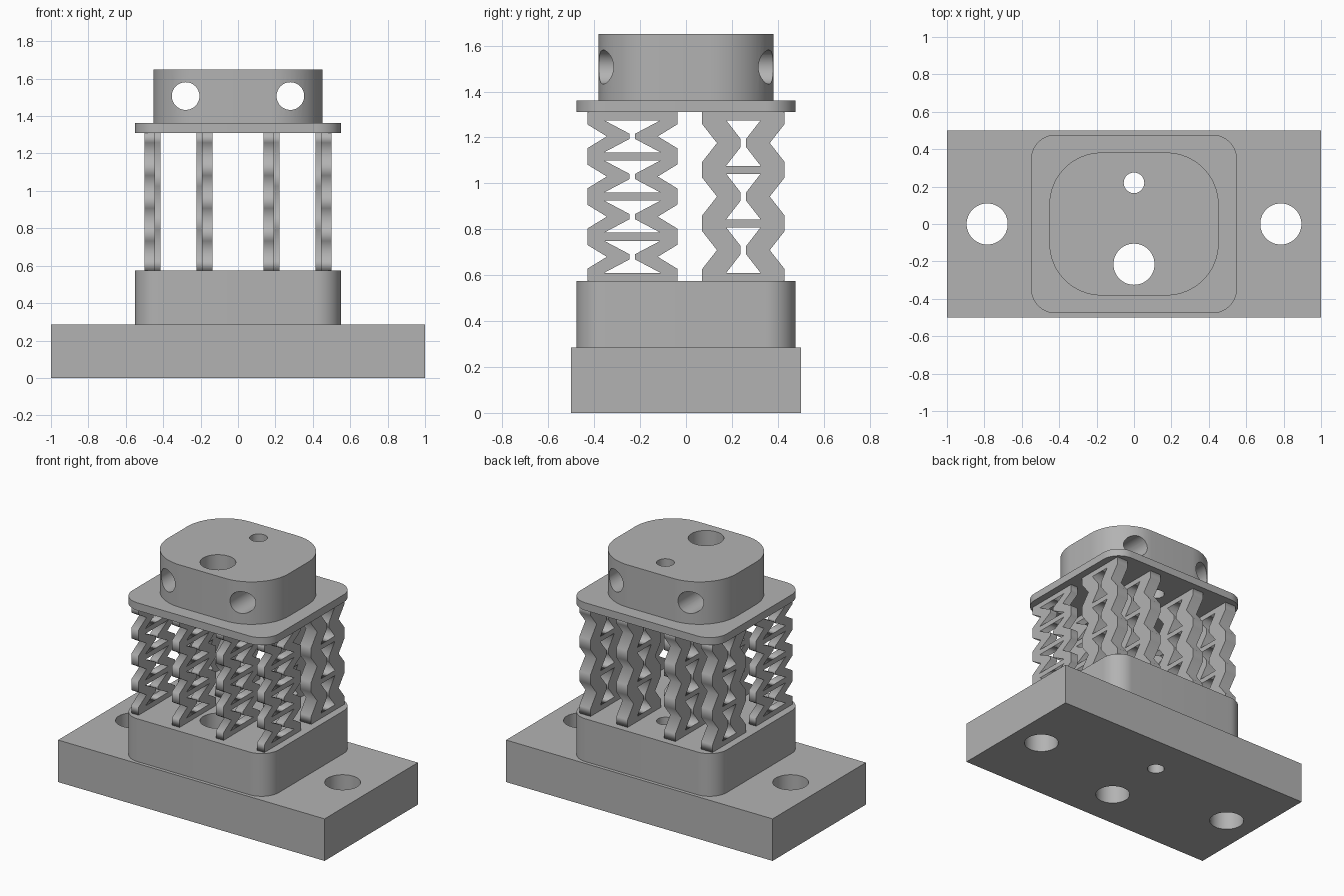
import bpy, bmesh, math
from mathutils import Matrix, Vector

cube = bpy.data.objects.get("Cube")
if cube:
    bpy.data.objects.remove(cube)

grey = bpy.data.materials.new("plain grey")
grey.use_nodes = True
colour = (0.45, 0.45, 0.45, 1)
grey.diffuse_color = colour
grey.node_tree.nodes["Principled BSDF"].inputs["Base Color"].default_value = colour

# Local profile axes mapped to the world: flat plan, or side profile thick along x
PLAN = Matrix.Identity(4)
SIDE = Matrix(((0, 0, 1, 0), (1, 0, 0, 0), (0, 1, 0, 0), (0, 0, 0, 1)))


def circle(x, y, r, n=48):
    return [(x + r * math.cos(math.tau * i / n), y + r * math.sin(math.tau * i / n))
            for i in range(n)]


def rounded_rect(hx, hy, r, n=16):
    pts = []
    for q, (sx, sy) in enumerate([(1, 1), (-1, 1), (-1, -1), (1, -1)]):
        for i in range(n + 1):
            a = math.pi / 2 * (q + i / n)
            pts.append((sx * (hx - r) + r * math.cos(a), sy * (hy - r) + r * math.sin(a)))
    return pts


def prism(name, loops, low, high, axes=PLAN):
    """Extrude an outline with holes between two levels along its normal."""
    curve = bpy.data.curves.new(name, "CURVE")
    curve.dimensions = "2D"
    curve.fill_mode = "BOTH"
    curve.extrude = (high - low) / 2
    for loop in loops:
        spline = curve.splines.new("POLY")
        spline.points.add(len(loop) - 1)
        for point, (x, y) in zip(spline.points, loop):
            point.co = (x, y, 0, 1)
        spline.use_cyclic_u = True
    temp = bpy.data.objects.new(name + " outline", curve)
    bpy.context.collection.objects.link(temp)
    graph = bpy.context.evaluated_depsgraph_get()
    mesh = bpy.data.meshes.new_from_object(temp.evaluated_get(graph))
    bpy.data.objects.remove(temp)
    bpy.data.curves.remove(curve)

    bm = bmesh.new()
    bm.from_mesh(mesh)
    bmesh.ops.remove_doubles(bm, verts=bm.verts, dist=1e-5)
    bmesh.ops.transform(bm, verts=bm.verts,
                        matrix=axes @ Matrix.Translation((0, 0, (low + high) / 2)))
    bmesh.ops.recalc_face_normals(bm, faces=bm.faces)
    bm.to_mesh(mesh)
    bm.free()
    mesh.materials.clear()
    mesh.materials.append(grey)
    obj = bpy.data.objects.new(name, mesh)
    bpy.context.collection.objects.link(obj)
    return obj


def smooth(obj):
    bpy.ops.object.select_all(action="DESELECT")
    obj.select_set(True)
    bpy.context.view_layer.objects.active = obj
    bpy.ops.object.shade_smooth_by_angle(angle=math.radians(30))


# Vertical bores running through the whole stack
bores = [circle(0, -0.215, 0.11), circle(0, 0.22, 0.055)]
bolt_holes = [circle(s * 0.785, 0, 0.11) for s in (-1, 1)]
plate = [(-1, -0.5), (1, -0.5), (1, 0.5), (-1, 0.5)]
pad = rounded_rect(0.55, 0.477, 0.13)

base = prism("base_plate", [plate] + bores + bolt_holes, 0, 0.285)
block = prism("lower_block", [pad] + bores, 0.285, 0.575)
flange = prism("upper_flange", [pad] + bores, 1.31, 1.362)
head = prism("head_block", [rounded_rect(0.453, 0.382, 0.28)] + bores, 1.362, 1.65)

# Cross holes from front to back through the head
for s in (-1, 1):
    cutter = prism("cross_hole_cutter", [circle(s * 0.28, 1.507, 0.074)], -0.6, 0.6,
                   Matrix.Rotation(math.pi / 2, 4, "X"))
    mod = head.modifiers.new("cross hole", "BOOLEAN")
    mod.operation = "DIFFERENCE"
    mod.solver = "EXACT"
    mod.object = cutter
    bpy.context.view_layer.objects.active = head
    bpy.ops.object.modifier_apply(modifier=mod.name)
    bpy.data.objects.remove(cutter)

for part in (base, block, flange, head):
    smooth(part)

# Zigzag springs: notched outline with an hourglass window in each cell
BOTTOM, TOP, BAR = 0.575, 1.31, 0.035


def spring_loops(centre, cells, outer, notch, flat, corner, tip, tip_half):
    pitch = (TOP - BOTTOM - BAR) / cells
    window = (pitch - BAR) / 2
    mids = [BOTTOM + BAR / 2 + pitch * (i + 0.5) for i in range(cells)]
    edge = [(outer, BOTTOM)]
    for m in mids:
        edge += [(outer, m - flat), (notch, m), (outer, m + flat)]
    edge.append((outer, TOP))

    def mirrored(side):
        both = side + [(-y, z) for y, z in reversed(side)]
        return [(centre + y, z) for y, z in both]

    loops = [mirrored(edge)]
    for m in mids:
        loops.append(mirrored([(corner, m - window), (tip, m - tip_half),
                               (tip, m + tip_half), (corner, m + window)]))
    return loops


front = spring_loops(-0.234, 4, 0.196, 0.111, 0.052, 0.123, 0.0115, 0.011)
back = spring_loops(0.25, 3, 0.18, 0.115, 0.083, 0.075, 0.012, 0.018)

for s, side in ((-1, "right"), (1, "left")):
    # Each row: name, profile, inner and outer distance from the centre plane
    for name, loops, a, b in (("front_outer", front, 0.445, 0.5),
                              ("front_inner", front, 0.137, 0.193),
                              ("back_outer", back, 0.415, 0.5),
                              ("back_inner", back, 0.137, 0.222)):
        prism(f"{name}_spring_{side}", loops, min(s * a, s * b), max(s * a, s * b), SIDE)
